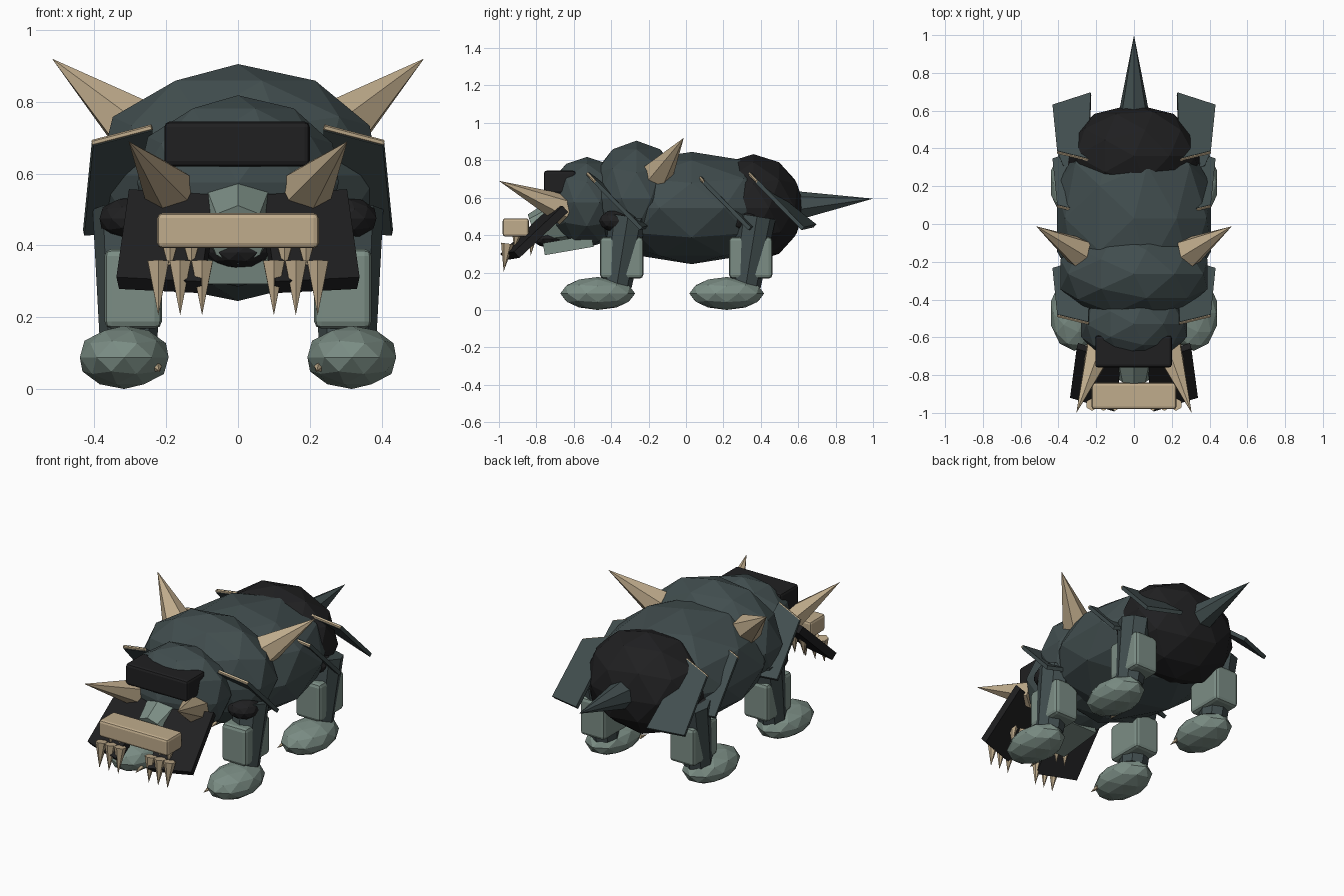
import bpy, bmesh, math
from mathutils import Vector, Matrix

if "Cube" in bpy.data.objects:
    bpy.data.objects.remove(bpy.data.objects["Cube"])


def material(name, rgb):
    m = bpy.data.materials.new(name)
    m.diffuse_color = (*rgb, 1)
    m.use_nodes = True
    m.node_tree.nodes["Principled BSDF"].inputs["Base Color"].default_value = m.diffuse_color
    return m


HIDE = material("dark slate hide", (0.053, 0.075, 0.077))
SKIN = material("pale grey green", (0.20, 0.27, 0.235))
BLACK = material("charcoal", (0.014, 0.014, 0.015))
BONE = material("bone tan", (0.53, 0.415, 0.265))


def finish(name, bm, mat):
    bmesh.ops.recalc_face_normals(bm, faces=bm.faces[:])
    me = bpy.data.meshes.new(name)
    bm.to_mesh(me)
    bm.free()
    me.materials.append(mat)
    ob = bpy.data.objects.new(name, me)
    bpy.context.collection.objects.link(ob)
    return ob


def blob(name, centre, radii, mat, sub=2):
    bm = bmesh.new()
    bmesh.ops.create_icosphere(bm, subdivisions=sub, radius=1)
    bmesh.ops.transform(bm, verts=bm.verts[:], matrix=Matrix.Translation(centre) @ Matrix.Diagonal((*radii, 1)))
    return finish(name, bm, mat)


def cone(name, base, tip, r1, r2, sides, mat):
    a, b = Vector(base), Vector(tip)
    d = b - a
    bm = bmesh.new()
    bmesh.ops.create_cone(bm, cap_ends=True, segments=sides, radius1=r1, radius2=r2, depth=d.length)
    rot = d.to_track_quat('Z', 'Y').to_matrix().to_4x4()
    bmesh.ops.transform(bm, verts=bm.verts[:], matrix=Matrix.Translation((a + b) / 2) @ rot)
    return finish(name, bm, mat)


def box(name, lo, hi, mat, bevel=0.02):
    lo, hi = Vector(lo), Vector(hi)
    bm = bmesh.new()
    bmesh.ops.create_cube(bm, size=1)
    bmesh.ops.transform(bm, verts=bm.verts[:], matrix=Matrix.Translation((lo + hi) / 2) @ Matrix.Diagonal((*(hi - lo), 1)))
    ob = finish(name, bm, mat)
    mod = ob.modifiers.new("Rounded edges", 'BEVEL')
    mod.width = bevel
    mod.segments = 2
    return ob


def plate(name, corners, thick, mat):
    # four-cornered slab thickened evenly about its middle
    pts = [Vector(c) for c in corners]
    n = (pts[2] - pts[0]).cross(pts[3] - pts[1]).normalized() * thick / 2
    bm = bmesh.new()
    top = [bm.verts.new(p + n) for p in pts]
    low = [bm.verts.new(p - n) for p in pts]
    bm.faces.new(top)
    bm.faces.new(low[::-1])
    for i in range(4):
        j = (i + 1) % 4
        bm.faces.new((top[i], low[i], low[j], top[j]))
    return finish(name, bm, mat)


# Torso masses and tail
blob("body", (0, 0.03, 0.545), (0.43, 0.56, 0.30), HIDE)
blob("shoulders", (0, -0.265, 0.595), (0.41, 0.255, 0.31), HIDE)
blob("rump", (0, 0.36, 0.545), (0.36, 0.275, 0.288), BLACK)
cone("tail_spike", (0, 0.55, 0.55), (0, 1.0, 0.595), 0.09, 0, 7, HIDE)

# Head, brow, snout and jaw
blob("head", (0, -0.53, 0.575), (0.295, 0.22, 0.243), HIDE)
box("brow", (-0.205, -0.76, 0.62), (0.2, -0.59, 0.745), BLACK, 0.015)
cone("snout", (0, -0.60, 0.50), (0, -0.82, 0.43), 0.145, 0.085, 8, SKIN)
plate("jaw", ((-0.14, -0.50, 0.37), (0.14, -0.50, 0.37), (0.125, -0.76, 0.325), (-0.125, -0.76, 0.325)), 0.065, SKIN)
blob("mouth", (0, -0.74, 0.38), (0.09, 0.08, 0.045), BLACK)
box("nose_bar", (-0.225, -0.98, 0.392), (0.225, -0.84, 0.49), BONE, 0.014)

for s, side in ((-1, "left"), (1, "right")):
    # Tusks, shoulder horns and cheek guards
    cone(f"{side}_tusk", (s * 0.175, -0.645, 0.535), (s * 0.305, -1.0, 0.69), 0.085, 0, 6, BONE)
    cone(f"{side}_shoulder_horn", (s * 0.29, -0.15, 0.73), (s * 0.518, -0.012, 0.92), 0.085, 0, 6, BONE)
    plate(f"{side}_cheek_guard", ((s * 0.30, -0.645, 0.54), (s * 0.335, -0.905, 0.295),
                                  (s * 0.10, -0.978, 0.283), (s * 0.065, -0.72, 0.525)), 0.045, BLACK)

    # Front and back rows of teeth, with short nubs under the nose bar
    for i in range(3):
        x = s * (0.10 + 0.061 * i)
        cone(f"{side}_front_tooth_{i}", (x, -0.955, 0.355), (x, -0.975, 0.205), 0.034, 0, 6, BONE)
    for i in range(2):
        x = s * (0.13 + 0.06 * i)
        cone(f"{side}_back_tooth_{i}", (x, -0.82, 0.40), (x, -0.83, 0.29), 0.026, 0, 6, BONE)
        cone(f"{side}_tooth_nub_{i}", (x, -0.905, 0.40), (x, -0.915, 0.345), 0.024, 0.006, 6, BONE)

    # Three slanted armour plates, each with a bone strip on its upper edge
    for label, dy in (("front", -0.865), ("middle", -0.285), ("rear", 0)):
        a, b = (s * 0.405, 0.38 + dy, 0.685), (s * 0.24, 0.34 + dy, 0.728)
        c, d = (s * 0.228, 0.69 + dy, 0.45), (s * 0.43, 0.625 + dy, 0.435)
        plate(f"{side}_{label}_armour", (a, b, c, d), 0.022, HIDE)
        cone(f"{side}_{label}_armour_trim", a, b, 0.009, 0.009, 6, BONE)

    # Legs with joint pads, shin blocks, paws and claws
    for label, dy, px in (("front", 0, 0.30), ("hind", 0.69, 0.28)):
        x = s * 0.305
        blob(f"{side}_{label}_joint", (s * px, -0.375 + dy, 0.475), (0.09, 0.09, 0.06), BLACK)
        cone(f"{side}_{label}_leg", (x, -0.31 + dy, 0.50), (x, -0.37 + dy, 0.13), 0.10, 0.08, 8, HIDE)
        box(f"{side}_{label}_shin", (s * 0.292 - 0.08, -0.46 + dy, 0.168), (s * 0.292 + 0.08, -0.228 + dy, 0.39), SKIN)
        blob(f"{side}_{label}_paw", (s * 0.317, -0.472 + dy, 0.088), (0.13, 0.2, 0.088), SKIN)
        cone(f"{side}_{label}_claw", (s * 0.225, -0.58 + dy, 0.06), (s * 0.22, -0.64 + dy, 0.05), 0.014, 0, 5, BONE)
